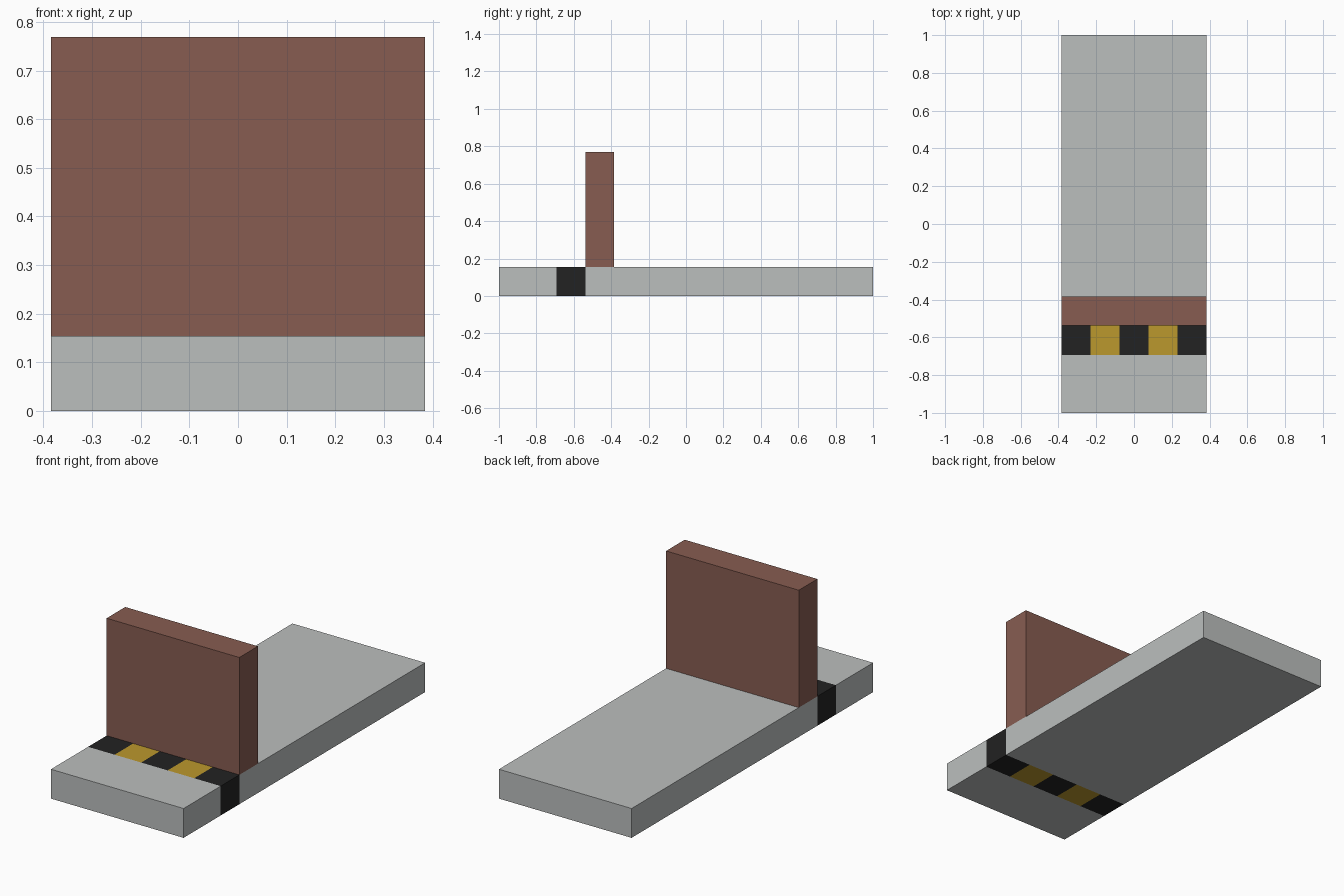
import bpy
import bmesh
from mathutils import Matrix, Vector

default = bpy.data.objects.get("Cube")
if default:
    bpy.data.objects.remove(default, do_unlink=True)

U = 2 / 13            # one block
WIDTH, LENGTH = 5 * U, 13 * U
BAND_FRONT = -1 + 2 * U
BAND_BACK = BAND_FRONT + U


def material(name, colour):
    mat = bpy.data.materials.new(name)
    mat.use_nodes = True
    mat.diffuse_color = (*colour, 1)
    mat.node_tree.nodes["Principled BSDF"].inputs["Base Color"].default_value = (*colour, 1)
    return mat


def box(size, centre):
    bm = bmesh.new()
    place = Matrix.Translation(centre) @ Matrix.Diagonal((*size, 1))
    bmesh.ops.create_cube(bm, size=1, matrix=place)
    return bm


def finish(name, bm, materials):
    mesh = bpy.data.meshes.new(name)
    bm.to_mesh(mesh)
    bm.free()
    for mat in materials:
        mesh.materials.append(mat)
    obj = bpy.data.objects.new(name, mesh)
    bpy.context.collection.objects.link(obj)
    return obj


def in_band(face):
    return BAND_FRONT < face.calc_center_median().y < BAND_BACK


def cut(bm, faces, point, normal):
    geom = set(faces)
    for f in faces:
        geom.update(f.edges)
        geom.update(f.verts)
    bmesh.ops.bisect_plane(bm, geom=list(geom), plane_co=point, plane_no=normal)


grey = material("concrete grey", (0.50, 0.52, 0.515))
black = material("warning black", (0.016, 0.016, 0.016))
yellow = material("warning yellow", (0.50, 0.315, 0.026))
brown = material("reddish brown", (0.245, 0.108, 0.083))

# Deck slab with a striped warning band cut across it
bm = box((WIDTH, LENGTH, U), (0, 0, U / 2))
for y in (BAND_FRONT, BAND_BACK):
    cut(bm, bm.faces[:], Vector((0, y, 0)), Vector((0, 1, 0)))
for i in range(1, 5):
    band = [f for f in bm.faces if in_band(f)]
    cut(bm, band, Vector((-WIDTH / 2 + i * U, 0, 0)), Vector((1, 0, 0)))
for f in bm.faces:
    if in_band(f):
        block = min(4, max(0, int((f.calc_center_median().x + WIDTH / 2) / U)))
        f.material_index = 1 + block % 2
finish("deck", bm, (grey, black, yellow))

# Upright wall just behind the band
bm = box((WIDTH, U, 4 * U), (0, BAND_BACK + U / 2, 3 * U))
finish("wall", bm, (brown,))
